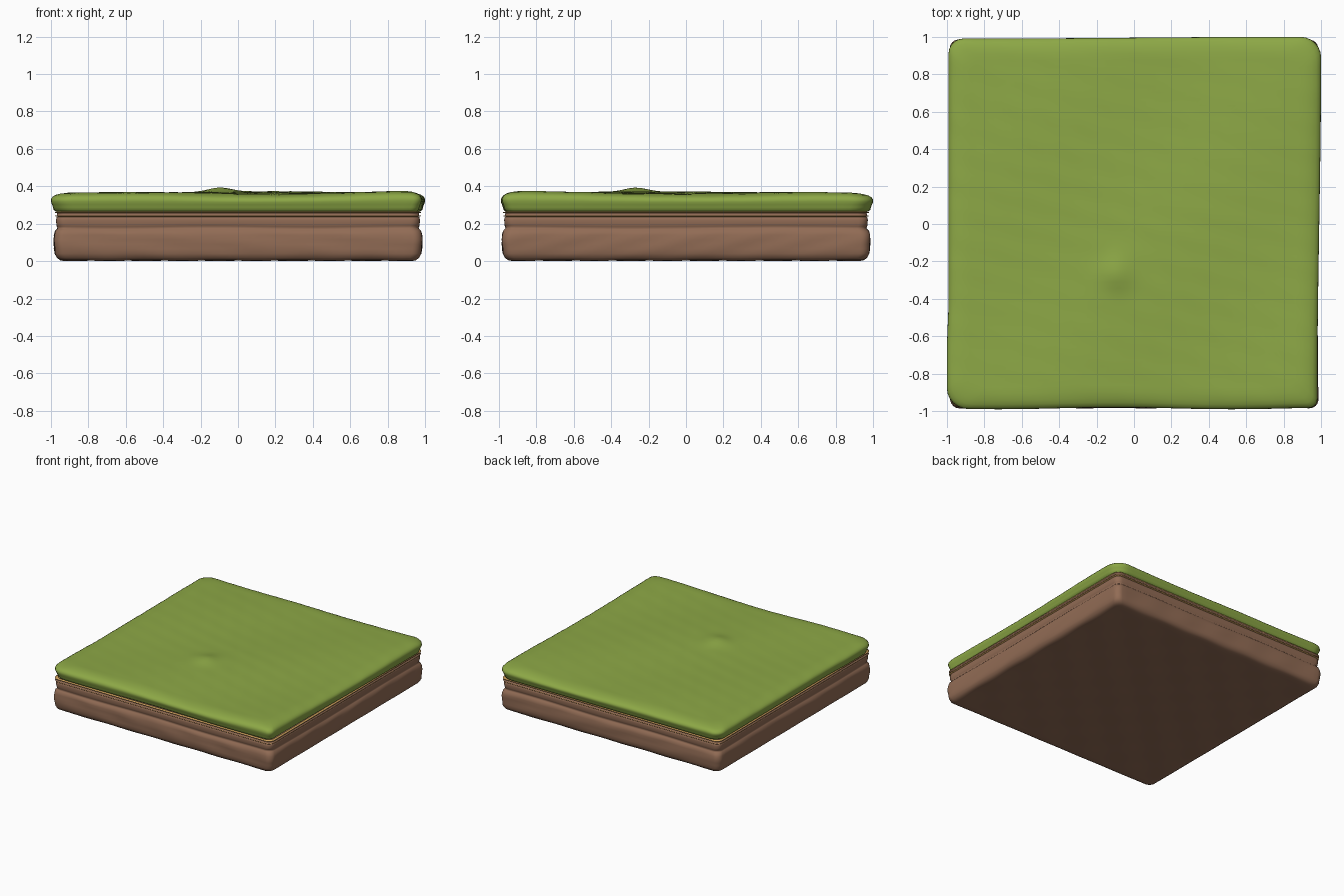
import bpy, bmesh, math
from math import sin, cos, exp, pi

if "Cube" in bpy.data.objects:
    bpy.data.objects.remove(bpy.data.objects["Cube"])


def material(name, srgb):
    m = bpy.data.materials.new(name)
    m.diffuse_color = [((c / 255 + 0.055) / 1.055) ** 2.4 for c in srgb] + [1]
    m.use_nodes = True
    m.node_tree.nodes["Principled BSDF"].inputs["Base Color"].default_value = m.diffuse_color
    return m


GRASS = material("grass_green", (141, 168, 70))
DIRT = material("dirt_brown", (146, 108, 85))
SAND = material("sand_tan", (206, 160, 92))
SIDE, ARC = 44, 6


def rounded_square(half, radii):
    """Outline, counter-clockwise from the front right corner."""
    corners = [(1, -1), (1, 1), (-1, 1), (-1, -1)]
    arcs = []
    for k, ((sx, sy), r) in enumerate(zip(corners, radii)):
        arcs.append([(sx * (half - r) + r * cos((k - 1 + i / ARC) * pi / 2),
                      sy * (half - r) + r * sin((k - 1 + i / ARC) * pi / 2))
                     for i in range(ARC + 1)])
    pts = []
    for k in range(4):
        pts += arcs[k]
        a, b = arcs[k][-1], arcs[(k + 1) % 4][0]
        pts += [(a[0] + (b[0] - a[0]) * i / SIDE, a[1] + (b[1] - a[1]) * i / SIDE)
                for i in range(1, SIDE)]
    return pts


def loft(name, profile, radii, warp, mats, cap=None, rule=None):
    """Skin rounded-square rings given as (half width, z), bottom to top."""
    bm = bmesh.new()
    unit = rounded_square(1, radii)

    def ring(h, z):
        return [bm.verts.new(warp(x * h, y * h, z)) for x, y in unit]

    rings = [ring(h, z) for h, z in profile]
    n = len(unit)
    end = {"top": -1, "bottom": 0}.get(cap)
    if cap:
        h0, z0 = profile[end]
        inner = [ring(h0 * (1 - i / 26), z0) for i in range(1, 26)]
        rings = rings + inner if cap == "top" else inner[::-1] + rings
        centre = bm.verts.new(warp(0, 0, z0))
        for i in range(n):
            bm.faces.new((rings[end][i], rings[end][(i + 1) % n], centre))
    for lo, hi in zip(rings, rings[1:]):
        for i in range(n):
            j = (i + 1) % n
            bm.faces.new((lo[i], lo[j], hi[j], hi[i]))
    bmesh.ops.recalc_face_normals(bm, faces=bm.faces)
    for f in bm.faces:
        f.smooth = True
        if rule:
            f.material_index = rule(f)
    me = bpy.data.meshes.new(name)
    bm.to_mesh(me)
    bm.free()
    for m in mats:
        me.materials.append(m)
    ob = bpy.data.objects.new(name, me)
    bpy.context.collection.objects.link(ob)
    return ob


def step(a, b, v):
    t = min(1, max(0, (v - a) / (b - a)))
    return t * t * (3 - 2 * t)


# Wavy turf: uneven edges, one small mound and gentle rolling height
def grass_warp(x, y, z):
    top = step(0.285, 0.36, z)
    dz = (0.005 * sin(2.6 * x + 1.2) * cos(3.1 * y + 0.4)
          + 0.003 * sin(5.3 * x - 4.1 * y)
          + 0.0012 * sin(23 * x + 31 * y) * sin(13 * x - 9 * y)
          + 0.022 * exp(-((x + 0.1) ** 2 + (y + 0.27) ** 2) / 0.009)
          + 0.006 * step(0.5, 0.95, x) * step(0.3, 0.95, -y)
          - 0.005 * step(0.6, 1, y))
    sx = 1 - (0.02 * step(-0.9, 0.9, -y) if x > 0 else 0.009 * step(-0.7, -0.4, y))
    sy = (1 - 0.009 * step(-0.8, 0.8, -x) if y > 0
          else 0.985 + 0.005 * sin(5 * x + 5.2))
    return x * sx, y * sy, z + top * dz


# Rough earth: small dents on the sides and a softly uneven underside
def dirt_warp(x, y, z):
    w = step(0.02, 0.06, z) * (1 - step(0.14, 0.18, z))
    k = 1 + w * 0.004 * sin(13 * (x - y) + 40 * z) * sin(7 * (x + y) - 25 * z + 1)
    dz = 0.003 * sin(16 * x) * sin(16 * y) * (1 - step(0.01, 0.05, z))
    groove = 0.003 * sin(6 * x + 4 * y) * step(0.14, 0.165, z) * (1 - step(0.185, 0.21, z))
    return x * k, y * k, z + dz + groove


loft("dirt_base",
     [(0.93, 0.003), (0.95, 0.006), (0.968, 0.018), (0.978, 0.04), (0.981, 0.065),
      (0.982, 0.09), (0.982, 0.115), (0.981, 0.14), (0.977, 0.16), (0.968, 0.17),
      (0.963, 0.177), (0.968, 0.186), (0.971, 0.2), (0.972, 0.22), (0.97, 0.234),
      (0.962, 0.239)],
     [0.05] * 4, dirt_warp, [DIRT], cap="bottom")

# Two thin sandy lips with an earth groove between them
loft("sand_seam",
     [(0.962, 0.237), (0.976, 0.238), (0.977, 0.243), (0.968, 0.245),
      (0.966, 0.256), (0.977, 0.258), (0.978, 0.263), (0.96, 0.265)],
     [0.05] * 4, lambda x, y, z: (x, y, z), [SAND, DIRT],
     rule=lambda f: 1 if 0.2435 < f.calc_center_median().z < 0.2575 else 0)

loft("grass_top",
     [(0.958, 0.263), (0.975, 0.266), (0.985, 0.274), (0.989, 0.288), (0.994, 0.303),
      (1.0, 0.318), (0.999, 0.332), (0.99, 0.344), (0.974, 0.353), (0.95, 0.36),
      (0.915, 0.365)],
     [0.045, 0.11, 0.08, 0.11], grass_warp, [GRASS], cap="top")
